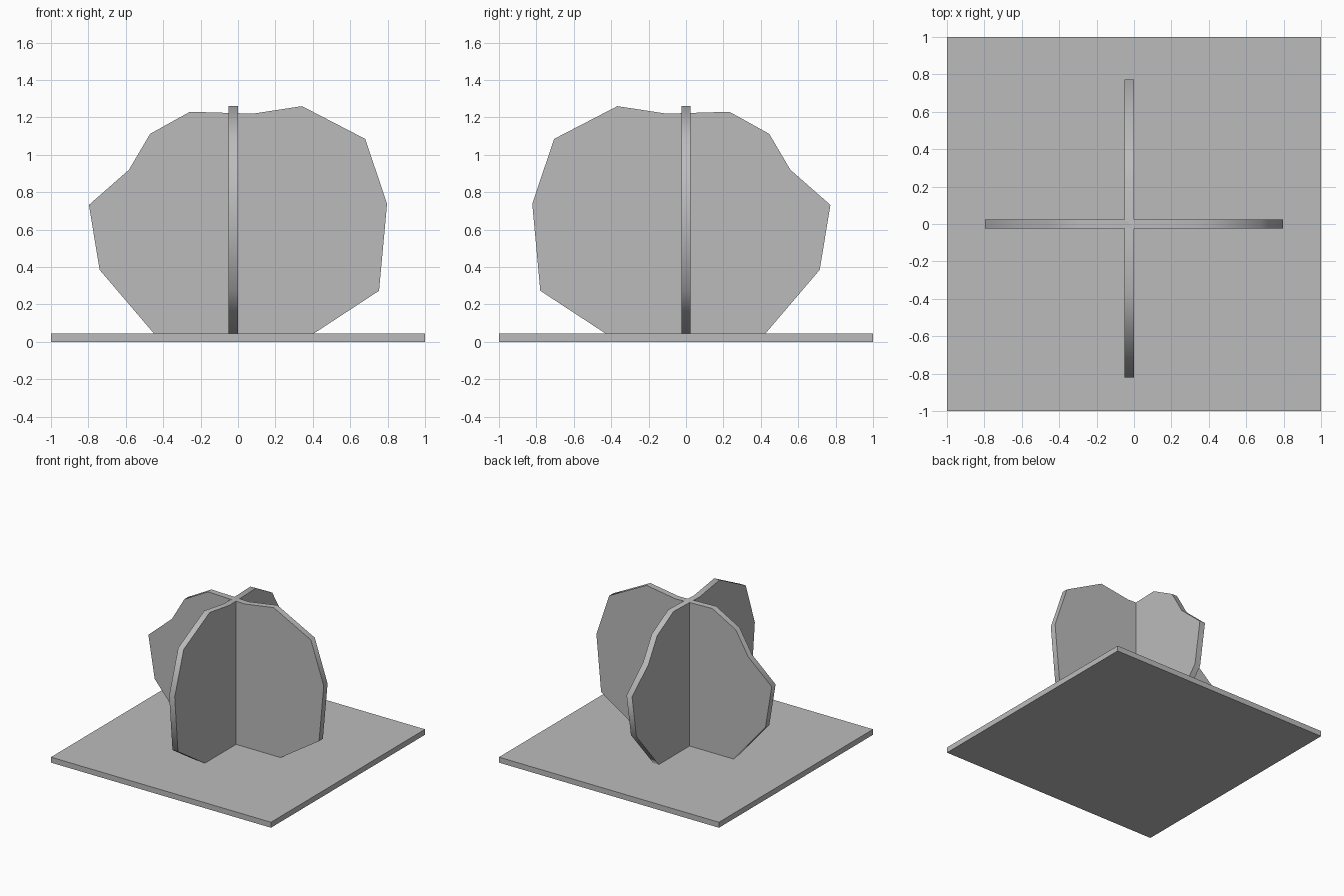
import bpy, bmesh, math
from mathutils import Matrix, Vector

cube = bpy.data.objects.get("Cube")
if cube:
    bpy.data.objects.remove(cube, do_unlink=True)

# One flat grey for everything
grey = bpy.data.materials.new("plain_grey")
grey.use_nodes = True
GREY = (0.5, 0.5, 0.5, 1)
grey.diffuse_color = GREY
grey.node_tree.nodes["Principled BSDF"].inputs["Base Color"].default_value = GREY

BASE_TOP = 0.045
THICK = 0.05
AXIS_X = -0.025  # the two panels cross on this vertical line


def add_object(name, bm):
    bmesh.ops.recalc_face_normals(bm, faces=bm.faces)
    mesh = bpy.data.meshes.new(name)
    bm.to_mesh(mesh)
    bm.free()
    mesh.materials.append(grey)
    obj = bpy.data.objects.new(name, mesh)
    bpy.context.collection.objects.link(obj)
    return obj


# Square base plate
bm = bmesh.new()
bmesh.ops.create_cube(bm, size=1, matrix=Matrix.Translation((0, 0, BASE_TOP / 2))
                      @ Matrix.Diagonal((2, 2, BASE_TOP, 1)))
add_object("base_plate", bm)

# Bush-shaped outline of a panel, in x and z
OUTLINE = [(-0.45, BASE_TOP), (-0.74, 0.385), (-0.797, 0.732), (-0.583, 0.92),
           (-0.47, 1.112), (-0.257, 1.23), (0.08, 1.22), (0.342, 1.26),
           (0.68, 1.085), (0.797, 0.738), (0.754, 0.273), (0.406, BASE_TOP)]


def panel(name, angle):
    bm = bmesh.new()
    verts = [bm.verts.new((x - AXIS_X, -THICK / 2, z)) for x, z in OUTLINE]
    face = bm.faces.new(verts)
    ext = bmesh.ops.extrude_face_region(bm, geom=[face])
    moved = [v for v in ext["geom"] if isinstance(v, bmesh.types.BMVert)]
    bmesh.ops.translate(bm, vec=Vector((0, THICK, 0)), verts=moved)
    turn = Matrix.Translation((AXIS_X, 0, 0)) @ Matrix.Rotation(angle, 4, "Z")
    bmesh.ops.transform(bm, matrix=turn, verts=bm.verts)
    obj = add_object(name, bm)
    # Rim shades smoothly, broad sides stay flat
    bpy.ops.object.select_all(action="DESELECT")
    obj.select_set(True)
    bpy.context.view_layer.objects.active = obj
    bpy.ops.object.shade_smooth_by_angle(angle=math.radians(65))


# Two crossed panels, the second a quarter turn of the first
panel("cross_panel_wide", 0)
panel("cross_panel_deep", -math.pi / 2)
